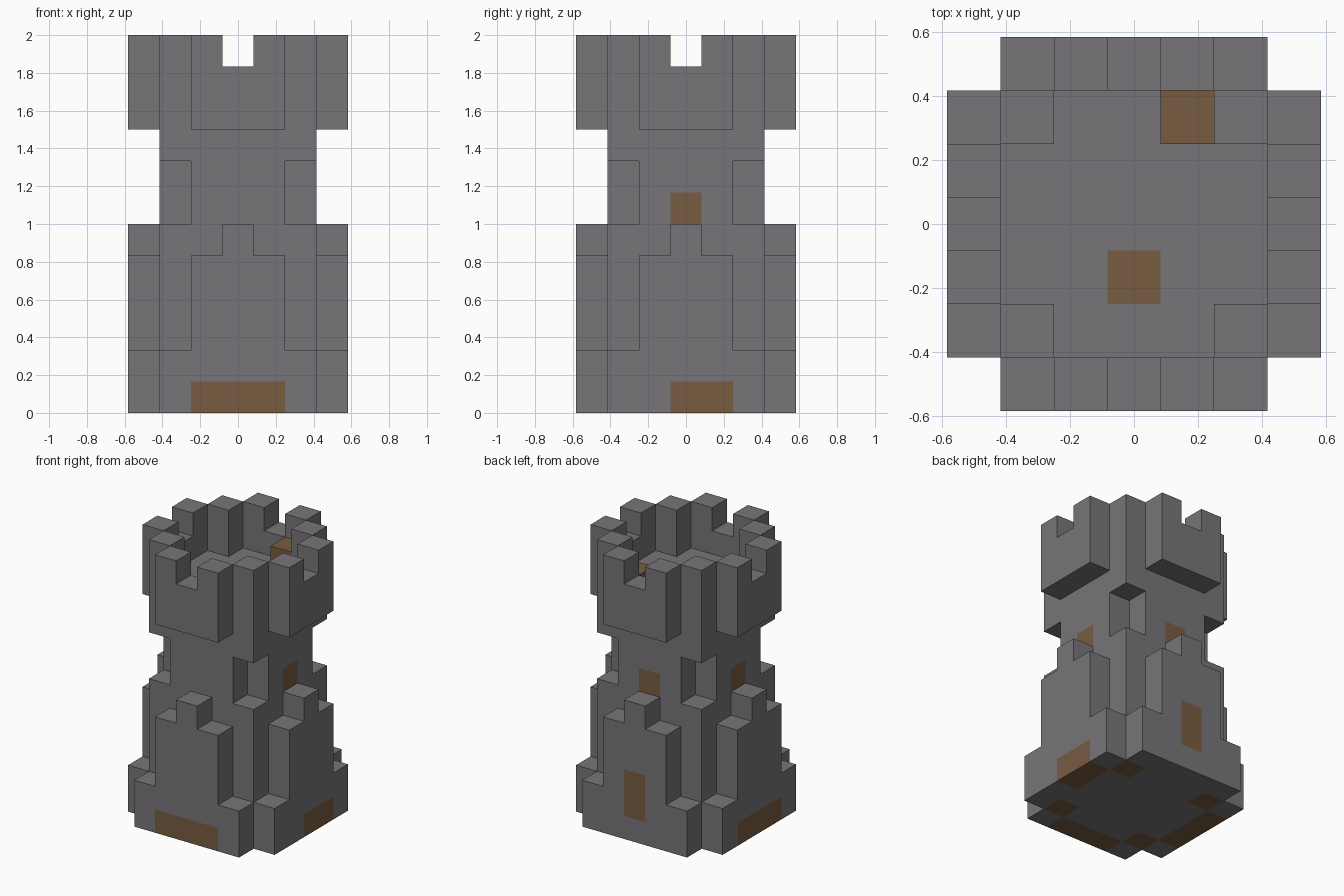
import bpy
import bmesh
from mathutils import Vector

U = 1 / 6  # edge of one building block

if "Cube" in bpy.data.objects:
    bpy.data.objects.remove(bpy.data.objects["Cube"], do_unlink=True)


def make_material(name, rgb):
    mat = bpy.data.materials.new(name)
    mat.use_nodes = True
    color = (*rgb, 1)
    mat.diffuse_color = color
    bsdf = next(n for n in mat.node_tree.nodes if n.type == 'BSDF_PRINCIPLED')
    bsdf.inputs["Base Color"].default_value = color
    bsdf.inputs["Roughness"].default_value = 0.9
    return mat


STONE = make_material("grey_stone", (0.185, 0.178, 0.188))
WOOD = make_material("brown_wood", (0.188, 0.107, 0.053))

cells = {}     # block position -> part name
wood = set()   # positions of wooden blocks


def block_range(x, y, z):
    return [(i, j, k) for i in range(x[0], x[1] + 1)
            for j in range(y[0], y[1] + 1)
            for k in range(z[0], z[1] + 1)]


def fill(part, x, y, z):
    for c in block_range(x, y, z):
        cells[c] = part


def clear(x, y, z):
    for c in block_range(x, y, z):
        cells.pop(c, None)


def paint(x, y, z):
    wood.update(block_range(x, y, z))


def slab(part, half, z):
    """Same wall slab on all four sides."""
    for s in (-3, 3):
        fill(part, (-half, half), (s, s), z)
        fill(part, (s, s), (-half, half), z)


# Central shaft up to the battlement floor, corners cut at the waist
fill("shaft", (-2, 2), (-2, 2), (0, 9))
for sx in (-2, 2):
    for sy in (-2, 2):
        clear((sx, sx), (sy, sy), (6, 7))
        fill("corner_merlons", (sx, sx), (sy, sy), (9, 11))
        paint((sx, sx), (sy, sy), (0, 0))

# Stepped buttresses: wide foot, narrower wall, single cap block
slab("foot", 2, (0, 1))
slab("buttress", 1, (2, 4))
slab("buttress_cap", 0, (5, 5))

# Overhanging battlement with a notch in the middle of each side
slab("battlement", 1, (9, 11))
for s in (-3, 3):
    clear((0, 0), (s, s), (11, 11))
    clear((s, s), (0, 0), (11, 11))

# Chest on the roof and wooden hatch in its floor
fill("chest", (1, 1), (2, 2), (10, 10))
paint((1, 1), (2, 2), (10, 10))
paint((0, 0), (-1, -1), (9, 9))

# Wooden sills along the foot, back door, and waist windows
paint((-1, 1), (-3, -3), (0, 0))
paint((-3, -3), (-1, 1), (0, 0))
paint((3, 3), (0, 1), (0, 0))
paint((0, 0), (3, 3), (1, 2))
for wx, wy in ((2, 0), (-2, 0), (0, 2)):
    paint((wx, wx), (wy, wy), (6, 6))


def build_part(part):
    """Mesh the exposed faces of one part's blocks."""
    bm = bmesh.new()
    for cell in (c for c, p in cells.items() if p == part):
        center = Vector((cell[0], cell[1], cell[2] + 0.5)) * U
        for axis in range(3):
            for sign in (-1, 1):
                n = Vector((0, 0, 0))
                n[axis] = sign
                if tuple(int(a + b) for a, b in zip(cell, n)) in cells:
                    continue
                u = Vector((0, 0, 0))
                u[(axis + 1) % 3] = 1
                v = n.cross(u)
                corners = [n + u + v, n - u + v, n - u - v, n + u - v]
                face = bm.faces.new([bm.verts.new(center + c * U / 2) for c in corners])
                face.material_index = int(cell in wood)
    bmesh.ops.remove_doubles(bm, verts=bm.verts, dist=0.001)
    mesh = bpy.data.meshes.new(part)
    bm.to_mesh(mesh)
    bm.free()
    mesh.materials.append(STONE)
    mesh.materials.append(WOOD)
    obj = bpy.data.objects.new(part, mesh)
    bpy.context.collection.objects.link(obj)


for part_name in sorted(set(cells.values())):
    build_part(part_name)
